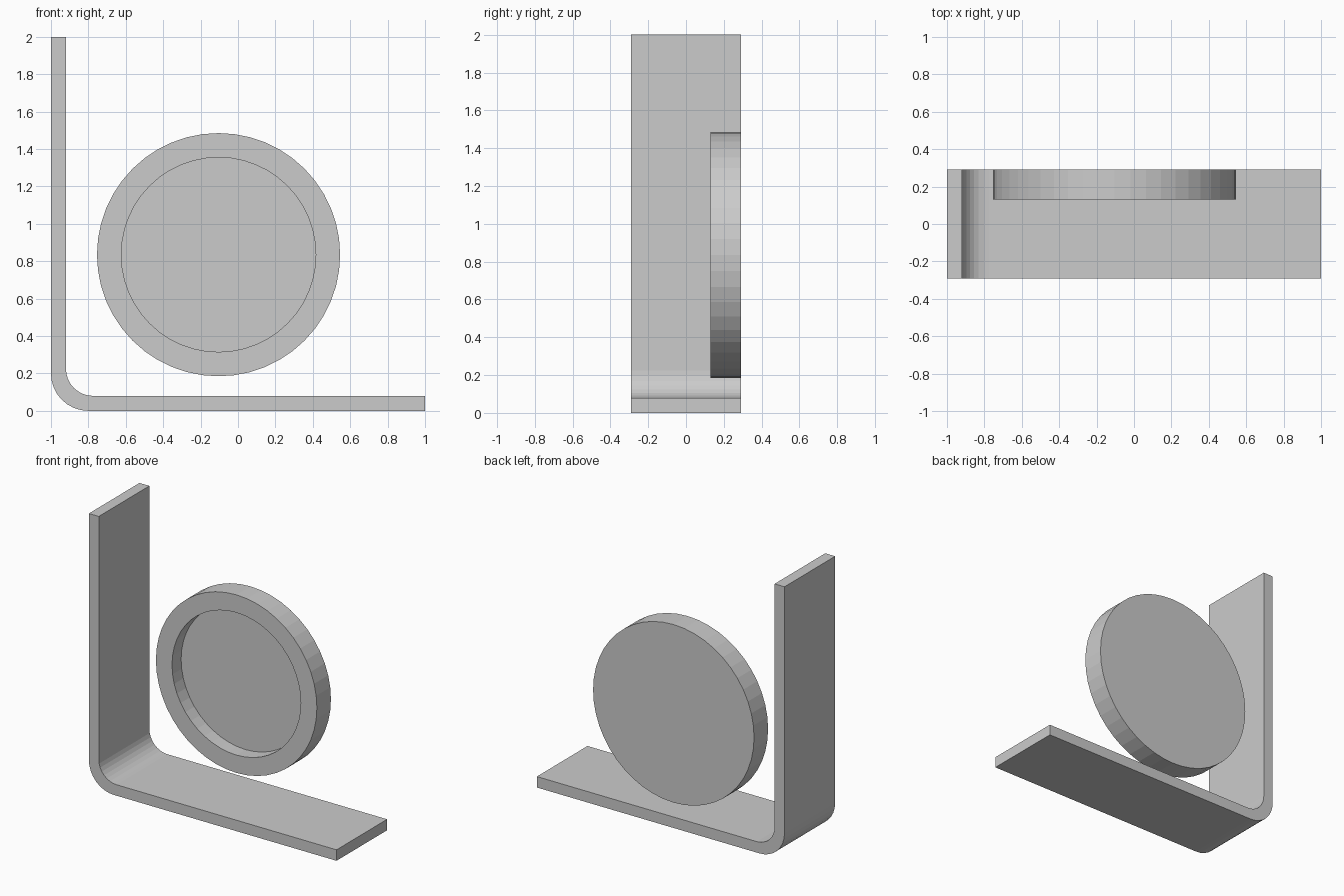
import bpy, bmesh
from math import sin, cos, pi

if "Cube" in bpy.data.objects:
    bpy.data.objects.remove(bpy.data.objects["Cube"])


def make_object(name, bm):
    bmesh.ops.recalc_face_normals(bm, faces=bm.faces)
    mesh = bpy.data.meshes.new(name)
    bm.to_mesh(mesh)
    bm.free()
    obj = bpy.data.objects.new(name, mesh)
    bpy.context.collection.objects.link(obj)
    return obj


def corner(cx, cz, r, steps=8):
    # lower-left quarter arc, from the left side to the bottom
    return [(cx + r * cos(pi + pi / 2 * i / steps),
             cz + r * sin(pi + pi / 2 * i / steps)) for i in range(steps + 1)]


# L-shaped bracket: bent strip profile pushed through its width
HALF, T, R_OUT, R_IN = 0.292, 0.08, 0.2, 0.145
profile = [(-1, 2)] + corner(-1 + R_OUT, R_OUT, R_OUT) + [(1, 0), (1, T)]
profile += corner(-1 + T + R_IN, T + R_IN, R_IN)[::-1] + [(-1 + T, 2)]
bm = bmesh.new()
face = bm.faces.new([bm.verts.new((x, -HALF, z)) for x, z in profile])
ext = bmesh.ops.extrude_face_region(bm, geom=[face], use_keep_orig=True)
moved = [v for v in ext["geom"] if isinstance(v, bmesh.types.BMVert)]
bmesh.ops.translate(bm, verts=moved, vec=(0, 2 * HALF, 0))
make_object("angle_bracket", bm)

# Round dish: solid back, raised rim and recessed floor facing the front
SEG, CX, CZ = 48, -0.104, 0.835
bm = bmesh.new()
rings = []
for r, y in [(0.65, HALF), (0.65, 0.13), (0.52, 0.13), (0.52, 0.235)]:
    rings.append([bm.verts.new((CX + r * cos(2 * pi * i / SEG), y,
                                CZ + r * sin(2 * pi * i / SEG))) for i in range(SEG)])
for a, b in zip(rings, rings[1:]):
    for i in range(SEG):
        j = (i + 1) % SEG
        bm.faces.new((a[i], a[j], b[j], b[i]))
bm.faces.new(rings[0])
bm.faces.new(rings[-1])
make_object("round_dish", bm)
